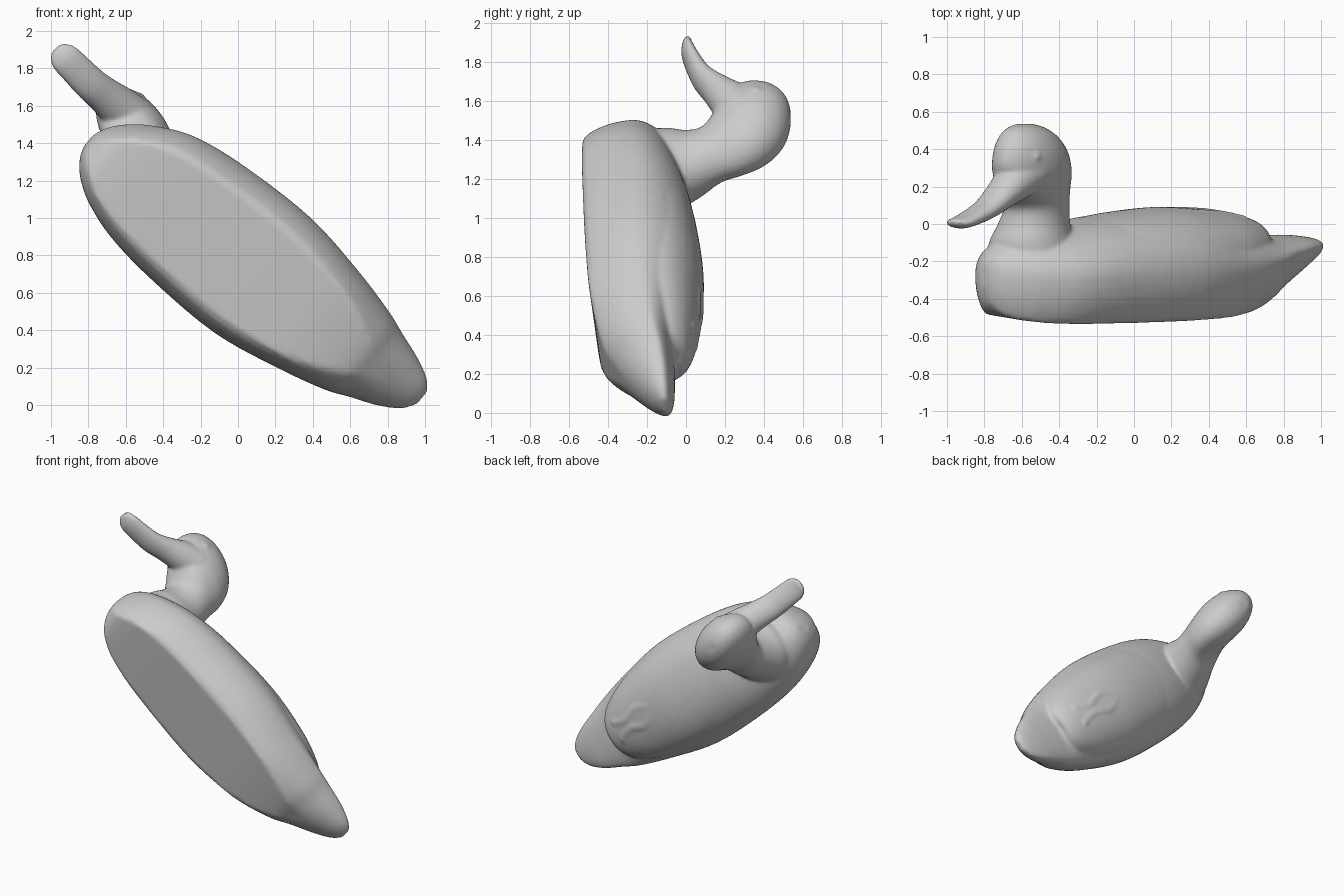
import bpy, bmesh, math
from mathutils import Vector, Matrix

if "Cube" in bpy.data.objects:
    bpy.data.objects.remove(bpy.data.objects["Cube"])

grey = bpy.data.materials.new("plain grey")
grey.use_nodes = True
grey.diffuse_color = (0.6, 0.6, 0.6, 1)
grey.node_tree.nodes["Principled BSDF"].inputs["Base Color"].default_value = (0.6, 0.6, 0.6, 1)

# Duck frame: forward and left lie in the xz plane, up is +y
FWD = Vector((-0.767, 0, 0.641))
LEFT = Vector((0.641, 0, 0.767))
UP = Vector((0, 1, 0))
ORIGIN = LEFT * 0.615
ROLL = 0.109


def place(s, l, y):
    return ORIGIN + FWD * s + LEFT * l + UP * y


def rolled(s, l, y):
    """Body point, tipped sideways about its long axis."""
    return place(s, l + ROLL * (y + 0.25), y - ROLL * l)


def refine(rows, n=5):
    """Smooth in-between stations."""
    out = []
    for i in range(len(rows) - 1):
        a, b, c, d = (rows[max(0, min(len(rows) - 1, i + k))] for k in (-1, 0, 1, 2))
        for j in range(n):
            t = j / n
            out.append([q + 0.5 * t * (r - p + t * (2 * p - 5 * q + 4 * r - u + t * (3 * (q - r) + u - p)))
                        for p, q, r, u in zip(a, b, c, d)])
    return out + [list(rows[-1])]


def loft(bm, rings):
    loops = [[bm.verts.new(p) for p in ring] for ring in rings]
    faces = [bm.faces.new(loops[0]), bm.faces.new(loops[-1])]
    for a, b in zip(loops, loops[1:]):
        for i in range(len(a)):
            j = (i + 1) % len(a)
            faces.append(bm.faces.new((a[i], a[j], b[j], b[i])))
    bmesh.ops.recalc_face_normals(bm, faces=faces)


ANGLES = [math.tau * i / 48 for i in range(48)]


def hull_ring(s, l, w, top, mid, bottom, flat):
    """Oval section with its underside cut flat."""
    ring = []
    for a in ANGLES:
        c, h = math.cos(a), math.sin(a)
        y = mid + h * (top - mid) if h > 0 else max(bottom, mid + h * (mid - bottom) * flat)
        ring.append(rolled(s, l + w * c, y))
    return ring


def finish(name, bm, voxel, repeat):
    mesh = bpy.data.meshes.new(name)
    bm.to_mesh(mesh)
    bm.free()
    mesh.materials.append(grey)
    obj = bpy.data.objects.new(name, mesh)
    bpy.context.collection.objects.link(obj)
    mod = obj.modifiers.new("blend", 'REMESH')
    mod.mode, mod.voxel_size, mod.use_smooth_shade = 'VOXEL', voxel, True
    soft = obj.modifiers.new("soften", 'SMOOTH')
    soft.factor, soft.iterations = 0.5, repeat
    return obj


bm = bmesh.new()

# Hull with tail: station, sideways shift, half width, top, widest height, bottom, flatness
hull = [(-0.73, 0.03, 0.045, -0.085, -0.105, -0.13, 1.0),
        (-0.68, 0.022, 0.107, -0.07, -0.105, -0.18, 1.0),
        (-0.57, 0.014, 0.168, -0.06, -0.11, -0.26, 1.0),
        (-0.43, 0.01, 0.22, -0.06, -0.13, -0.35, 1.03),
        (-0.3, 0.007, 0.27, -0.055, -0.16, -0.42, 1.12),
        (-0.03, 0.006, 0.337, 0.0, -0.2, -0.467, 1.4),
        (0.35, 0.0, 0.4, 0.075, -0.23, -0.488, 1.5),
        (0.8, -0.005, 0.39, 0.04, -0.24, -0.502, 1.5),
        (1.1, -0.01, 0.348, -0.02, -0.26, -0.51, 1.5),
        (1.3, -0.025, 0.27, -0.07, -0.265, -0.508, 1.4),
        (1.42, -0.035, 0.19, -0.11, -0.265, -0.49, 1.2),
        (1.49, -0.04, 0.11, -0.16, -0.265, -0.43, 1.05),
        (1.52, -0.04, 0.04, -0.22, -0.27, -0.34, 1.0)]
loft(bm, [hull_ring(*r) for r in refine(hull)])

# Folded wings forming the raised back that steps down to the tail
back = [(-0.32, 0.0, 0.1, -0.015, -0.08, -0.2, 1.1),
        (-0.29, 0.0, 0.17, 0.015, -0.1, -0.25, 1.1),
        (-0.2, 0.0, 0.24, 0.045, -0.12, -0.3, 1.1),
        (0.0, 0.0, 0.315, 0.073, -0.14, -0.3, 1.1),
        (0.35, 0.0, 0.36, 0.088, -0.15, -0.3, 1.1),
        (0.75, 0.0, 0.33, 0.048, -0.15, -0.3, 1.1),
        (0.95, 0.0, 0.2, 0.0, -0.15, -0.3, 1.1)]
loft(bm, [hull_ring(*r) for r in refine(back)])

# Low wing tip ridges on the back
for side in (-1, 1):
    ridge = [(0.25, 0.02, 0.077), (0.1, 0.06, 0.072), (-0.04, 0.03, 0.064), (-0.18, 0.06, 0.04)]
    loft(bm, [[rolled(s, side * l + 0.03 * math.cos(a), y + 0.012 * math.sin(a))
               for a in ANGLES[::4]] for s, l, y in refine(ridge)])

# Neck and head: height, forward, left, half length, half width
TURN = math.radians(12)
AXIS = FWD * math.cos(TURN) + LEFT * math.sin(TURN)
SIDE = LEFT * math.cos(TURN) - FWD * math.sin(TURN)
head = [(-0.24, 1.17, -0.03, 0.25, 0.24),
        (-0.17, 1.19, -0.03, 0.25, 0.235),
        (-0.09, 1.21, -0.02, 0.235, 0.22),
        (0.0, 1.215, 0.005, 0.2, 0.19),
        (0.09, 1.23, 0.045, 0.185, 0.17),
        (0.18, 1.3, 0.11, 0.235, 0.158),
        (0.28, 1.35, 0.15, 0.275, 0.163),
        (0.38, 1.372, 0.165, 0.258, 0.157),
        (0.46, 1.39, 0.17, 0.208, 0.128),
        (0.51, 1.405, 0.17, 0.14, 0.085),
        (0.535, 1.415, 0.17, 0.06, 0.035)]
loft(bm, [[place(s, l, y) + AXIS * p * math.cos(a) + SIDE * q * math.sin(a) for a in ANGLES]
          for y, s, l, p, q in refine(head)])

# Eyes: shallow bumps on both cheeks
for side in (-1, 1):
    spot = place(1.375, 0.165, 0.36) + AXIS * 0.11 + SIDE * side * 0.118
    bmesh.ops.create_icosphere(bm, subdivisions=3, radius=0.034, matrix=Matrix.Translation(spot))

# Bill: position, half width, half thickness
across = Vector((0.707, 0, 0.707))
normal = Vector((-0.35, 0.87, 0.35))
bill = [(-0.57, 0.29, 1.53, 0.13, 0.13),
        (-0.645, 0.225, 1.6, 0.115, 0.108),
        (-0.71, 0.157, 1.655, 0.1, 0.08),
        (-0.785, 0.085, 1.715, 0.092, 0.057),
        (-0.86, 0.038, 1.79, 0.088, 0.045),
        (-0.925, 0.008, 1.855, 0.083, 0.036),
        (-0.96, 0.004, 1.89, 0.06, 0.027),
        (-0.975, 0.003, 1.905, 0.03, 0.016)]
loft(bm, [[Vector((x, y, z)) + across * w * math.cos(a) + normal * h * math.sin(a) for a in ANGLES]
          for x, y, z, w, h in refine(bill)])

finish("duck_decoy", bm, 0.012, 5)
